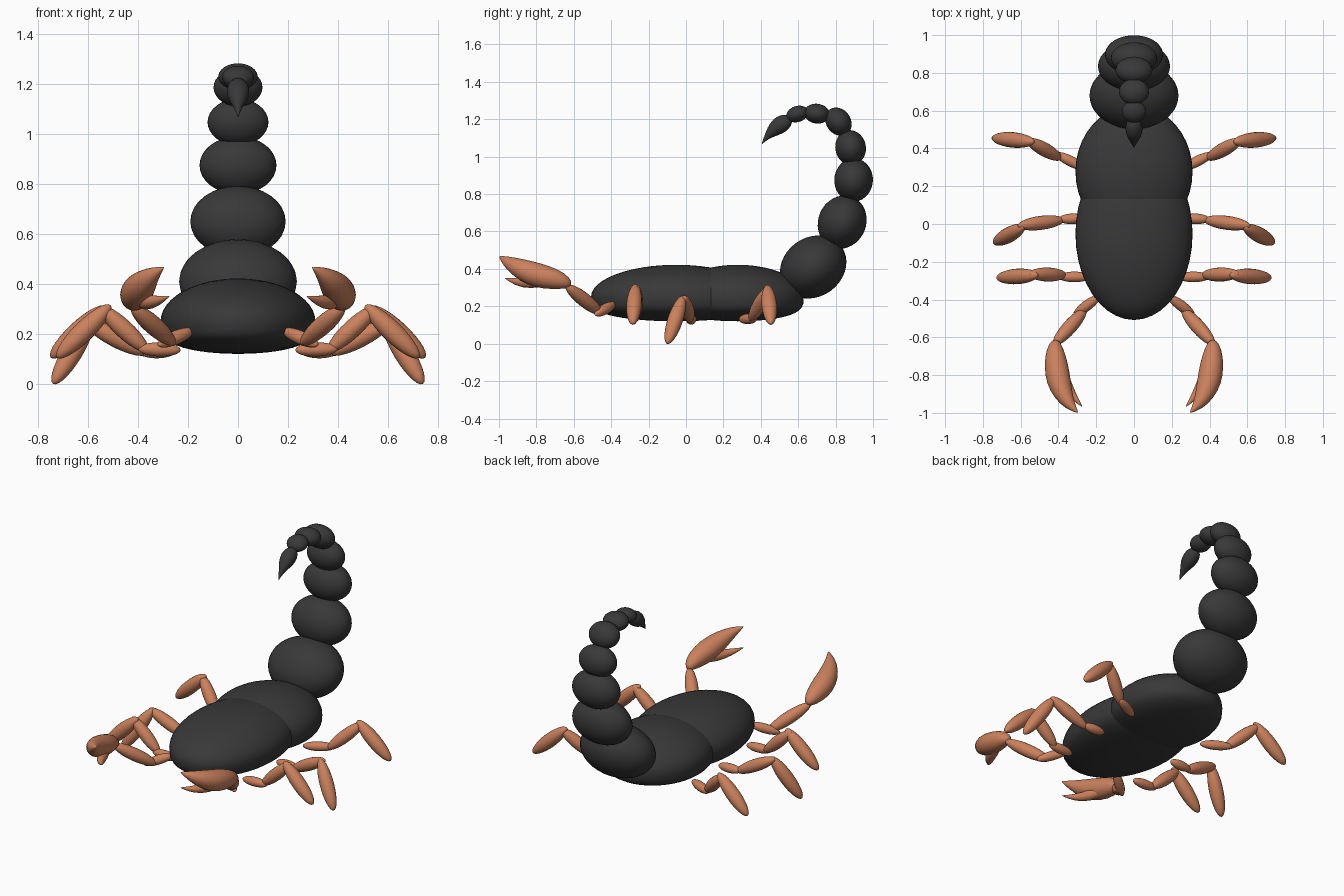
import bpy, bmesh, math
from mathutils import Vector, Matrix

if "Cube" in bpy.data.objects:
    bpy.data.objects.remove(bpy.data.objects["Cube"])


def material(name, col):
    m = bpy.data.materials.new(name)
    m.diffuse_color = (*col, 1)
    m.use_nodes = True
    m.node_tree.nodes["Principled BSDF"].inputs["Base Color"].default_value = m.diffuse_color
    return m


SHELL = material("charcoal shell", (0.04, 0.04, 0.04))
LIMB = material("copper limb", (0.60, 0.22, 0.11))


def finish(bm, name, mat):
    bmesh.ops.recalc_face_normals(bm, faces=bm.faces)
    me = bpy.data.meshes.new(name)
    bm.to_mesh(me)
    bm.free()
    me.materials.append(mat)
    for p in me.polygons:
        p.use_smooth = True
    ob = bpy.data.objects.new(name, me)
    bpy.context.collection.objects.link(ob)
    return ob


def sphere(u=32, v=18):
    bm = bmesh.new()
    bmesh.ops.create_uvsphere(bm, u_segments=u, v_segments=v, radius=1)
    return bm


def shell(name, cy, ry):
    """Body section: domed top, flattened underside."""
    bm = sphere(40, 24)
    for v in bm.verts:
        x, y, z = v.co
        z = z * 0.172 if z > 0 else -(abs(z) ** 0.6) * 0.13
        v.co = (x * 0.31, cy + y * ry, 0.25 + z)
    finish(bm, name, SHELL)


def tail_segment(name, y, z, deg, along, wide):
    """Ellipsoid pointing along the tail, flatter than it is wide."""
    bm = sphere()
    bmesh.ops.transform(bm, verts=bm.verts, matrix=(
        Matrix.Translation((0, y, z))
        @ Matrix.Rotation(math.radians(deg), 4, 'X')
        @ Matrix.Diagonal((wide, along, wide * 0.67, 1))))
    finish(bm, name, SHELL)


def spindle(name, a, b, r):
    """Limb segment: ellipsoid stretched between two points."""
    a, b = Vector(a), Vector(b)
    d = b - a
    bm = sphere(20, 14)
    bmesh.ops.transform(bm, verts=bm.verts, matrix=(
        Matrix.Translation((a + b) / 2)
        @ d.to_track_quat('Z', 'Y').to_matrix().to_4x4()
        @ Matrix.Diagonal((r, r, d.length / 2, 1))))
    finish(bm, name, LIMB)


def loft(name, path, mat, n=16):
    """Round tapering tube through (x, y, z, radius) points."""
    bm = bmesh.new()
    pts = [Vector(p[:3]) for p in path]
    rings = []
    for i, p in enumerate(pts):
        t = (pts[min(i + 1, len(pts) - 1)] - pts[max(i - 1, 0)]).normalized()
        u = t.cross(Vector((0, 0, 1))).normalized()
        w = u.cross(t)
        rings.append([bm.verts.new(p + path[i][3] * (
            u * math.cos(k * math.tau / n) + w * math.sin(k * math.tau / n)))
            for k in range(n)])
    for r0, r1 in zip(rings, rings[1:]):
        for k in range(n):
            bm.faces.new((r0[k], r0[(k + 1) % n], r1[(k + 1) % n], r1[k]))
    bm.faces.new(rings[0])
    bm.faces.new(rings[-1])
    ob = finish(bm, name, mat)
    ob.modifiers.new("smooth", 'SUBSURF').levels = 1


# Body
shell("front_body", -0.052, 0.456)
shell("rear_body", 0.277, 0.353)

# Tail: y, z, tilt, half length, half width
TAIL = [(0.68, 0.41, 36, 0.187, 0.236),
        (0.835, 0.65, 66, 0.145, 0.191),
        (0.896, 0.875, 87, 0.116, 0.154),
        (0.88, 1.048, 100, 0.094, 0.122),
        (0.815, 1.187, 125, 0.08, 0.098),
        (0.70, 1.23, 172, 0.069, 0.079),
        (0.595, 1.228, 198, 0.06, 0.064)]
for i, seg in enumerate(TAIL):
    tail_segment(f"tail_segment_{i + 1}", *seg)

# Stinger
loft("stinger", [(0, 0.563, 1.207, 0.012), (0, 0.545, 1.197, 0.038),
                 (0, 0.507, 1.173, 0.05), (0, 0.47, 1.145, 0.04),
                 (0, 0.443, 1.118, 0.022), (0, 0.422, 1.092, 0.01),
                 (0, 0.404, 1.066, 0.001)], SHELL)

# Limb segments: start, end, radius
LEGS = {
    "front_leg": [((0.23, -0.28, 0.135), (0.40, -0.28, 0.14), 0.028),
                  ((0.36, -0.27, 0.13), (0.555, -0.265, 0.31), 0.037),
                  ((0.51, -0.27, 0.315), (0.725, -0.285, 0.105), 0.041)],
    "middle_leg": [((0.25, 0.03, 0.13), (0.40, 0.025, 0.13), 0.028),
                   ((0.37, 0.022, 0.12), (0.615, -0.01, 0.25), 0.037),
                   ((0.585, -0.015, 0.255), (0.74, -0.1, 0.0), 0.041)],
    "rear_leg": [((0.25, 0.29, 0.13), (0.42, 0.375, 0.135), 0.028),
                 ((0.385, 0.345, 0.125), (0.565, 0.445, 0.3), 0.037),
                 ((0.53, 0.435, 0.31), (0.75, 0.455, 0.105), 0.041)],
    "claw_arm": [((0.18, -0.38, 0.215), (0.32, -0.485, 0.155), 0.028),
                 ((0.255, -0.45, 0.16), (0.425, -0.64, 0.31), 0.038)],
}
CLAW = [(0.415, -0.612, 0.312, 0.015), (0.42, -0.655, 0.335, 0.046),
        (0.412, -0.75, 0.355, 0.066), (0.40, -0.83, 0.377, 0.066),
        (0.375, -0.90, 0.407, 0.053), (0.34, -0.96, 0.44, 0.03),
        (0.295, -1.0, 0.468, 0.002)]
FINGER = [(0.40, -0.74, 0.34, 0.03), (0.37, -0.83, 0.325, 0.034),
          (0.325, -0.91, 0.33, 0.022), (0.272, -0.97, 0.352, 0.001)]

# Limbs and claws on both sides
for side, s in (("right", 1), ("left", -1)):
    for name, segs in LEGS.items():
        for i, (a, b, r) in enumerate(segs):
            spindle(f"{side}_{name}_{i + 1}", (a[0] * s, *a[1:]),
                    (b[0] * s, *b[1:]), r)
    loft(f"{side}_claw", [(p[0] * s, *p[1:]) for p in CLAW], LIMB)
    loft(f"{side}_claw_finger", [(p[0] * s, *p[1:]) for p in FINGER], LIMB)
